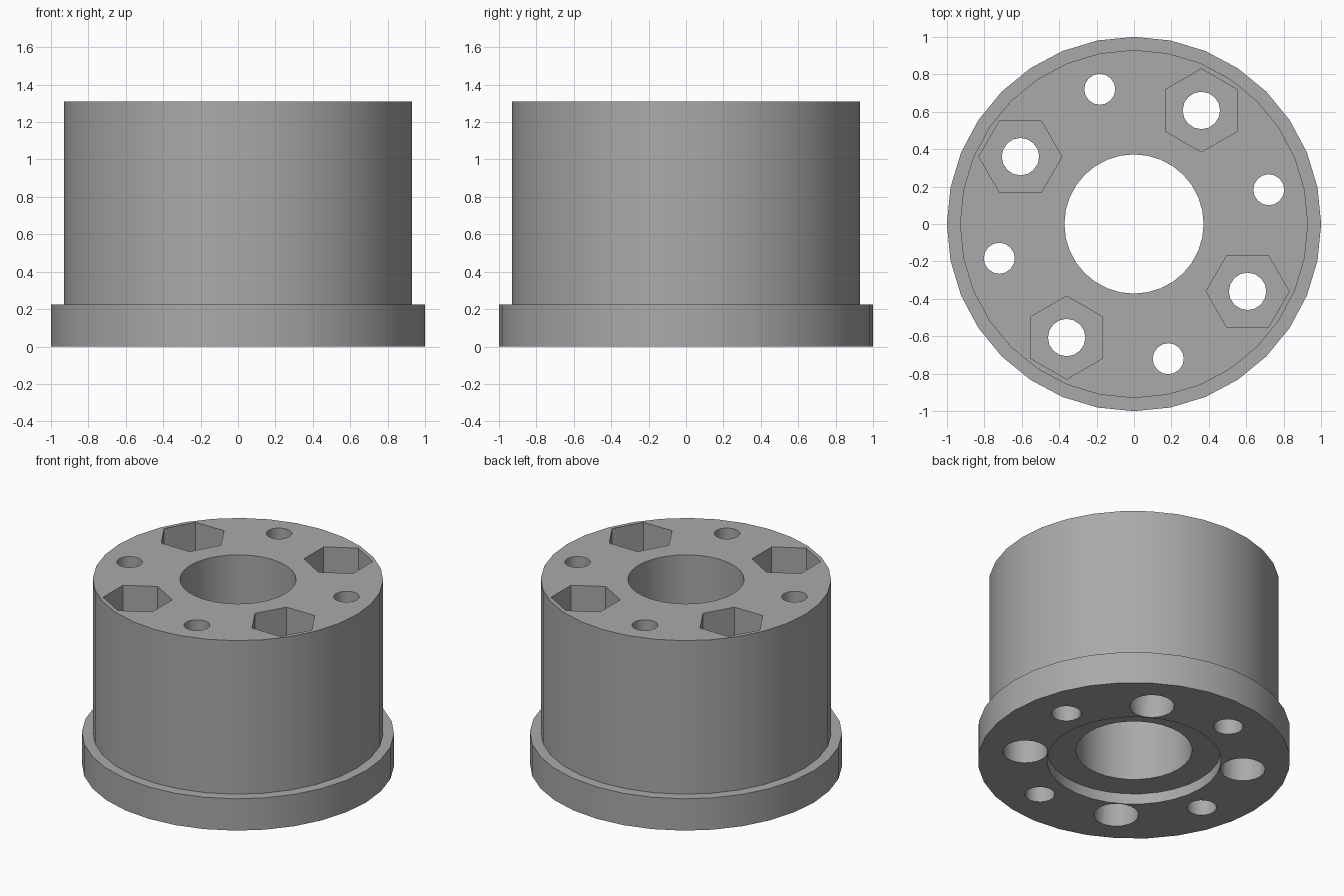
import bpy
from math import radians, cos, sin, atan2, hypot, pi

if "Cube" in bpy.data.objects:
    bpy.data.objects.remove(bpy.data.objects["Cube"], do_unlink=True)

HEIGHT = 1.31
FLANGE = 0.225
POCKET = 0.6     # depth of the hexagonal nut pockets
OVER = 0.05      # how far cutters reach past a surface

grey = bpy.data.materials.new("plain grey")
grey.use_nodes = True
colour = (0.4, 0.4, 0.4, 1)
grey.diffuse_color = colour
grey.node_tree.nodes["Principled BSDF"].inputs["Base Color"].default_value = colour


def prism(name, radius, low, high, sides=32, x=0, y=0, turn=0):
    bpy.ops.mesh.primitive_cylinder_add(
        vertices=sides, radius=radius, depth=high - low,
        location=(x, y, (low + high) / 2), rotation=(0, 0, turn))
    obj = bpy.context.object
    obj.name = name
    obj.data.materials.append(grey)
    return obj


def combine(target, tool, operation):
    mod = target.modifiers.new(tool.name, 'BOOLEAN')
    mod.operation = operation
    mod.solver = 'EXACT'
    mod.object = tool
    bpy.context.view_layer.objects.active = target
    bpy.ops.object.modifier_apply(modifier=mod.name)
    bpy.data.objects.remove(tool, do_unlink=True)


def cut(radius, low, high, **options):
    combine(hub, prism("cutter", radius, low, high, **options), 'DIFFERENCE')


# Flanged body
hub = prism("flanged_hub", 1.0, 0, FLANGE)
combine(hub, prism("body", 0.93, FLANGE / 2, HEIGHT), 'UNION')

# Central bore and the shallow seat underneath
cut(0.372, -OVER, HEIGHT + OVER)
cut(0.558, -OVER, 0.075)


def ring(x, y):
    """Four positions, a quarter turn apart."""
    angle, reach = atan2(y, x), hypot(x, y)
    for i in range(4):
        a = angle + i * pi / 2
        yield reach * cos(a), reach * sin(a), i * pi / 2


# Bolt holes: wide from below, hexagonal pocket from above
for x, y, turn in ring(0.36, 0.607):
    cut(0.1, -OVER, HEIGHT + OVER, sides=16, x=x, y=y)
    cut(0.144, -OVER, FLANGE, sides=20, x=x, y=y)
    cut(0.222, HEIGHT - POCKET, HEIGHT + OVER, sides=6, x=x, y=y, turn=turn)

# Small holes between the bolts, slightly wider through the flange
for x, y, turn in ring(0.72, 0.183):
    cut(0.083, -OVER, HEIGHT + OVER, sides=16, x=x, y=y)
    cut(0.096, -OVER, FLANGE, sides=16, x=x, y=y)

bpy.ops.object.select_all(action='DESELECT')
hub.select_set(True)
bpy.context.view_layer.objects.active = hub
bpy.ops.object.shade_smooth_by_angle(angle=radians(30))
